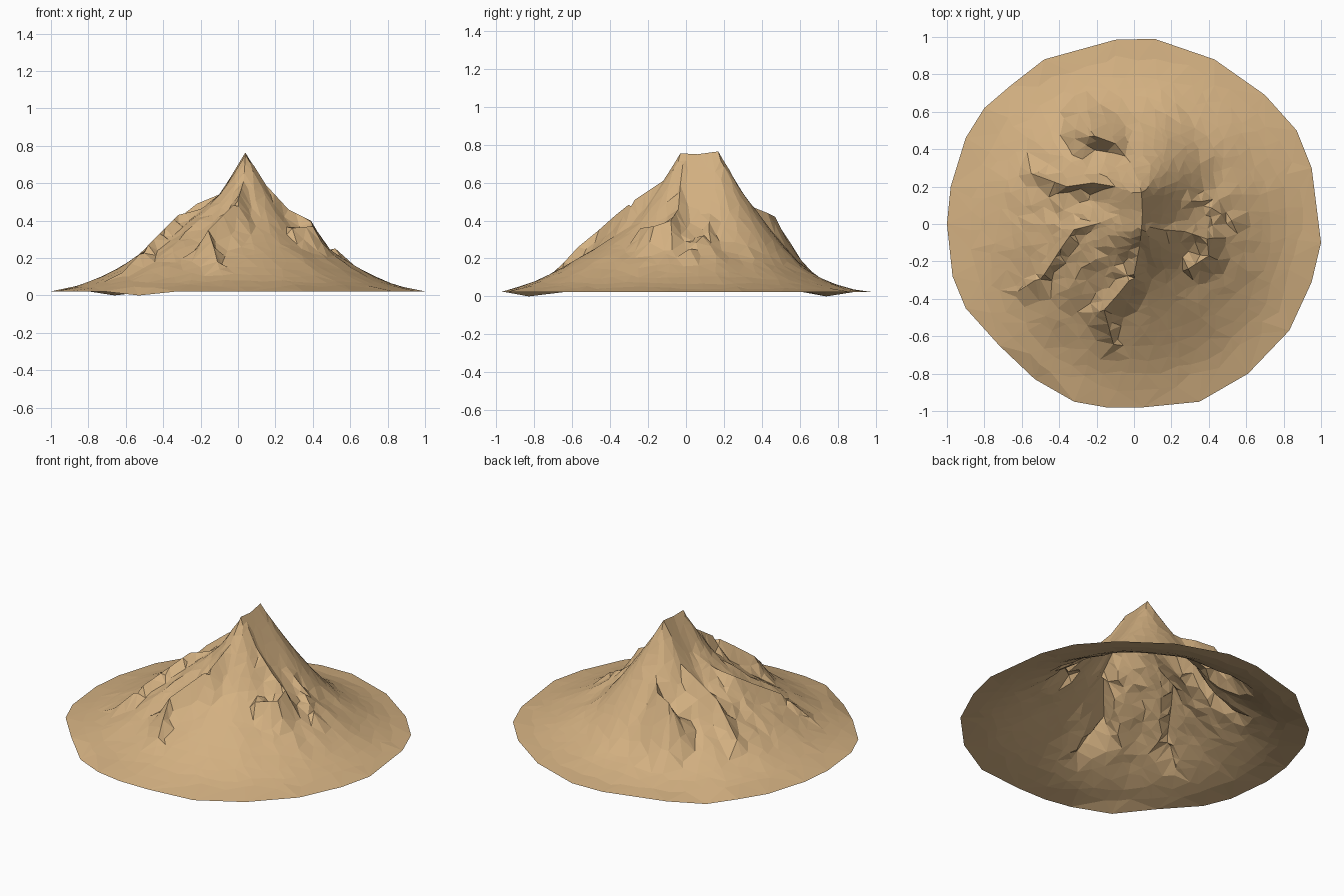
import bpy, random
from math import hypot, cos, sin, atan2, pi, exp, log
from mathutils import Vector, noise
from mathutils.geometry import delaunay_2d_cdt

random.seed(4)
if "Cube" in bpy.data.objects:
    bpy.data.objects.remove(bpy.data.objects["Cube"])

# Angular outline of the foot, anticlockwise
RIM = [(.11, .99), (-.1, .985), (-.48, .88), (-.66, .74), (-.8, .62), (-.9, .46),
       (-.98, .2), (-1, 0), (-.97, -.28), (-.9, -.45), (-.72, -.65), (-.53, -.83),
       (-.32, -.95), (-.15, -.98), (.05, -.98), (.35, -.95), (.61, -.8), (.83, -.57),
       (.95, -.31), (1, -.1), (.95, .3), (.87, .5), (.7, .69), (.43, .88)]
LOW = {(-.66, .74), (-.53, -.83)}          # two sagging corners

# Crest lines as (x, y, height), starting at the blade-shaped summit
RIDGES = [
    [(.04, -.03, .755), (.045, .06, .75), (.04, .17, .765)],
    [(.04, .17, .76), (.02, .24, .59), (-.02, .33, .48), (-.1, .43, .44), (-.21, .47, .42),
     (-.27, .55, .25)],
    [(.04, -.03, .75), (.03, -.12, .61), (0, -.27, .51), (-.08, -.37, .43), (-.16, -.46, .35),
     (-.13, -.57, .26), (-.1, -.68, .14)],
    [(.05, 0, .74), (-.08, .05, .55), (-.2, 0, .46), (-.32, -.03, .43), (-.39, -.13, .36),
     (-.48, -.27, .27), (-.62, -.36, .12)],
    [(.03, .15, .74), (-.1, .2, .54), (-.22, .22, .49), (-.36, .2, .38), (-.55, .27, .2)],
    [(.05, -.01, .75), (.15, -.03, .59), (.27, -.04, .46), (.39, -.08, .4), (.4, -.17, .37),
     (.29, -.24, .36)],
    [(.05, .16, .75), (.13, .28, .5), (.17, .4, .37), (.14, .52, .24)],
    [(.06, .1, .7), (.2, .13, .48), (.36, .12, .35), (.52, .02, .25)],
]
# Height of the gullies by distance from the centre
GULLY = [(0, .64), (.1, .54), (.2, .445), (.3, .37), (.4, .3), (.5, .235), (.6, .175),
         (.7, .118), (.8, .072), (.9, .04), (1, .022), (2, .02)]


def gully_height(r):
    for (a, ha), (b, hb) in zip(GULLY, GULLY[1:]):
        if r <= b:
            return ha + (hb - ha) * (r - a) / (b - a)


def crest_height(x, y):
    """Highest surface hanging off any crest line."""
    best = 0
    for line in RIDGES:
        for a, b in zip(line, line[1:]):
            a, b = Vector(a), Vector(b)
            ab = (b - a).xy
            t = max(0, min(1, (Vector((x, y)) - a.xy).dot(ab) / ab.length_squared))
            p = a.lerp(b, t)
            d = min(1, hypot(x - p.x, y - p.y))
            best = max(best, p.z - 1.7 * d + .75 * d * d)
    return best


def height(x, y):
    # The north side stands a little steeper than the south
    r = hypot(x, y * (1.04 if y > 0 else .98))
    rough = max(0, min(1, (.85 - r) * 2.5)) * min(1, r * 4)
    angle = atan2(y, x)
    if -2 < angle < -.7:
        rough *= .5
    spur = noise.noise(Vector((cos(angle) * 5, sin(angle) * 5, r * 2)))
    grain = noise.noise(Vector((x * 10, y * 10, 3)))
    base = gully_height(r) + rough * (.025 * spur + .012 * grain)
    # Blend crests softly into the gullies
    diff = crest_height(x, y) - base
    return base + max(0, diff) + .012 * log(1 + exp(-abs(diff) / .012)) * rough


# Scatter the surface points, denser near the peak
points = [Vector(p) for p in RIM]
heights = [0 if p in LOW else .022 for p in RIM]
edges = [(i, (i + 1) % len(RIM)) for i in range(len(RIM))]


def add_point(x, y):
    if all(hypot(x - p.x, y - p.y) > .02 for p in points):
        points.append(Vector((x, y)))
        heights.append(height(x, y))


for line in RIDGES:
    for a, b in zip(line, line[1:]):
        for k in range(4):
            add_point(*Vector(a).lerp(Vector(b), k / 3).xy)

radius = .035
while radius < .95:
    step = .034 + .05 * radius
    count = int(2 * pi * radius / (step * 1.15))
    for k in range(count):
        a = 2 * pi * (k + random.uniform(-.35, .35)) / count + radius * 9
        r = min(.93, radius + random.uniform(-.35, .35) * step)
        add_point(r * cos(a), r * sin(a))
    radius += step

# Triangulate inside the outline into one open shell
flat, _, faces, sources, _, _ = delaunay_2d_cdt(points, edges, [], 1, 1e-5)
verts = [(p.x, p.y, heights[s[0]]) for p, s in zip(flat, sources)]
mesh = bpy.data.meshes.new("mountain")
mesh.from_pydata(verts, [], faces)
mesh.update()
mountain = bpy.data.objects.new("mountain", mesh)
bpy.context.collection.objects.link(mountain)

# Sandy rock colour
rock = bpy.data.materials.new("sandy_rock")
rock.use_nodes = True
colour = (.65, .435, .22, 1)
rock.diffuse_color = colour
rock.node_tree.nodes["Principled BSDF"].inputs["Base Color"].default_value = colour
mesh.materials.append(rock)
